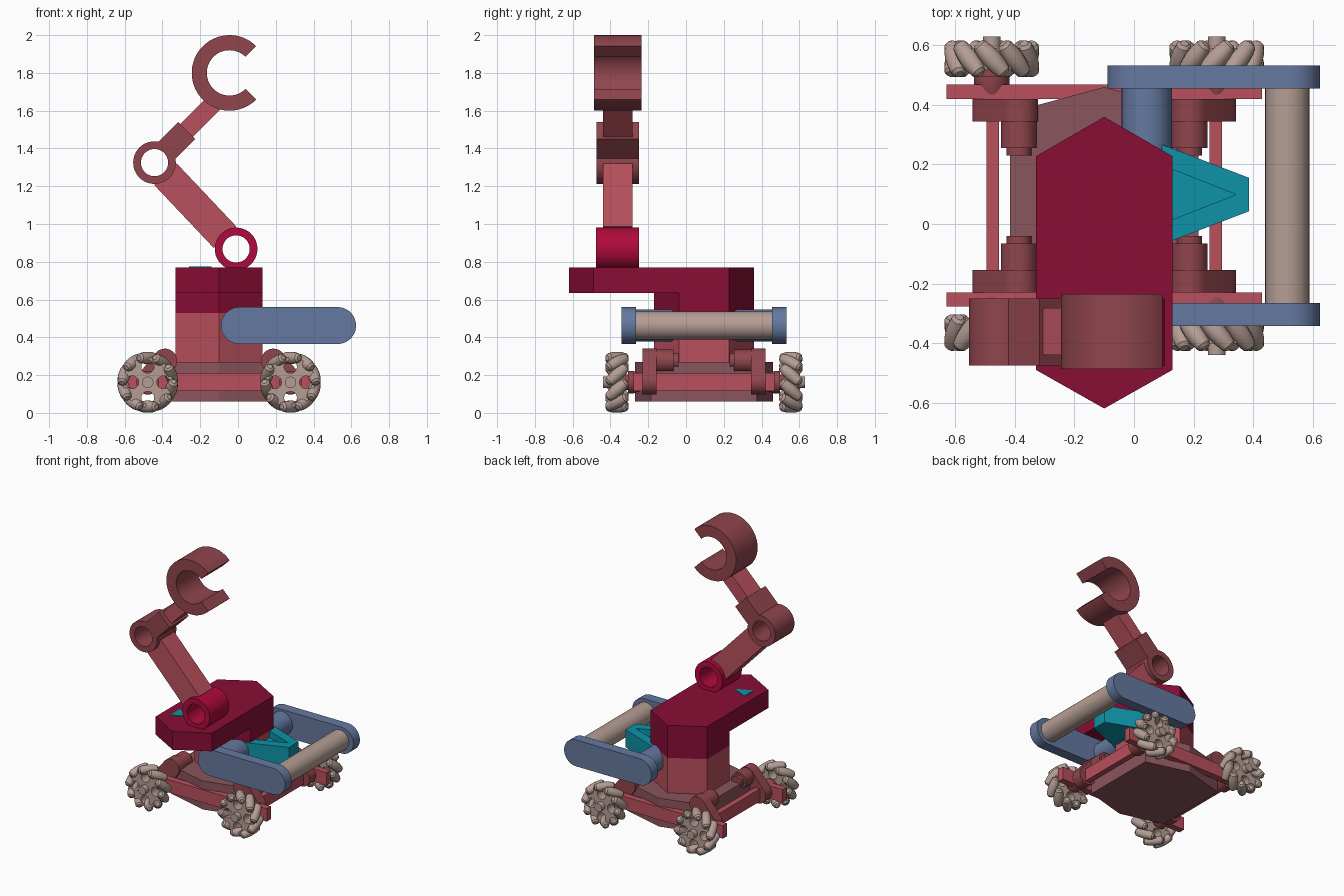
import bpy, bmesh
from math import sin, cos, pi, radians, sqrt
from mathutils import Matrix, Vector

if "Cube" in bpy.data.objects:
    bpy.data.objects.remove(bpy.data.objects["Cube"])

CX, CY = -0.1, 0.095           # centre of the chassis
WX, WZ = 0.278, 0.162          # wheel centre


def mat(name, r, g, b):
    m = bpy.data.materials.new(name)
    m.diffuse_color = (r, g, b, 1)
    m.use_nodes = True
    m.node_tree.nodes["Principled BSDF"].inputs["Base Color"].default_value = m.diffuse_color
    return m


CRIMSON = mat("crimson", .25, .004, .036)
BRIGHT = mat("bright_crimson", .43, .003, .045)
RED = mat("red", .48, .08, .11)
DARK = mat("dark_red", .28, .06, .075)
BROWN = mat("brown", .26, .09, .11)
TAUPE = mat("taupe", .46, .34, .30)
BLUE = mat("blue", .13, .19, .35)
TEAL = mat("teal", .004, .29, .39)


def finish(name, bm, m, mirror=False):
    bmesh.ops.recalc_face_normals(bm, faces=bm.faces[:])
    me = bpy.data.meshes.new(name)
    bm.to_mesh(me)
    bm.free()
    me.materials.append(m)
    me.shade_smooth()
    me.set_sharp_from_angle(angle=radians(30))
    ob = bpy.data.objects.new(name, me)
    bpy.context.collection.objects.link(ob)
    if mirror:                 # repeat on all four corners of the chassis
        centre = Vector((CX, CY, 0))
        me.transform(Matrix.Translation(-centre))
        ob.location = centre
        mod = ob.modifiers.new("corners", 'MIRROR')
        mod.use_axis = (mirror[0], mirror[1], False)
        mod.use_mirror_merge = False
    return ob


def add_prism(bm, loops, lo, hi, axis):
    """Extrude an outline (further loops are holes) along y or z."""
    edges = []
    for loop in loops:
        vs = [bm.verts.new((a, lo, b) if axis == 'y' else (a, b, lo)) for a, b in loop]
        edges += [bm.edges.new((vs[i - 1], vs[i])) for i in range(len(vs))]
    fill = bmesh.ops.triangle_fill(bm, edges=edges, use_beauty=True)
    faces = [g for g in fill["geom"] if isinstance(g, bmesh.types.BMFace)]
    ext = bmesh.ops.extrude_face_region(bm, geom=faces, use_keep_orig=True)
    move = (0, hi - lo, 0) if axis == 'y' else (0, 0, hi - lo)
    bmesh.ops.translate(bm, vec=move,
                        verts=[g for g in ext["geom"] if isinstance(g, bmesh.types.BMVert)])


def prism(name, loops, lo, hi, axis, m, mirror=False):
    bm = bmesh.new()
    add_prism(bm, loops, lo, hi, axis)
    return finish(name, bm, m, mirror)


def add_lathe(bm, profile, matrix, n=24):
    """Revolve (radius, y) points around y, with end caps."""
    rings = [[bm.verts.new(matrix @ Vector((r * cos(2 * pi * i / n), y, r * sin(2 * pi * i / n))))
              for i in range(n)] for r, y in profile]
    for a, b in zip(rings, rings[1:]):
        for i in range(n):
            bm.faces.new((a[i - 1], a[i], b[i], b[i - 1]))
    bm.faces.new(rings[0])
    bm.faces.new(rings[-1])


def lathe(name, profile, x, z, m, mirror=False):
    bm = bmesh.new()
    add_lathe(bm, profile, Matrix.Translation((x, 0, z)), 32)
    return finish(name, bm, m, mirror)


def arc(x, z, r, a0=0, a1=360, n=40):
    full = a1 - a0 == 360
    k = n if full else n - 1
    return [(x + r * cos(radians(a0 + (a1 - a0) * i / k)),
             z + r * sin(radians(a0 + (a1 - a0) * i / k))) for i in range(n)]


def rect(x0, x1, y0, y1):
    return [(x0, y0), (x1, y0), (x1, y1), (x0, y1)]


def bar(p, q, s, e, w):
    """Rectangle along the line p-q, from distance s to e, with width w."""
    d = (Vector(q) - Vector(p)).normalized()
    n = Vector((-d.y, d.x)) * w / 2
    a, b = Vector(p) + d * s, Vector(p) + d * e
    return [tuple(v) for v in (a + n, b + n, b - n, a - n)]


def hexagon(w, front, back, f_corner, b_corner):
    return [(CX, front), (CX + w, f_corner), (CX + w, b_corner),
            (CX, back), (CX - w, b_corner), (CX - w, f_corner)]


# body: base, column, neck and overhanging head
prism("base", [hexagon(.316, -.27, .46, -.185, .375)], .06, .27, 'z', BROWN)
column = hexagon(.23, -.17, .36, -.0375, .2275)
prism("column", [column], .25, .53, 'z', RED)
prism("neck", [column], .53, .64, 'z', CRIMSON)
prism("head", [hexagon(.23, -.62, .36, -.49, .2275)], .635, .77, 'z', CRIMSON)
prism("head_marker", [[(-.26, -.42), (-.14, -.365), (-.26, -.31)]], .74, .774, 'z', TEAL)

# chassis frame
prism("side_rail", [rect(-.63, .43, .115, .21)], .42, .468, 'y', RED, (False, True))
prism("cross_rail", [rect(.253, .295, -.26, .45)], .116, .208, 'z', RED, (True, False))

# wheel drives, one per corner
w, d = (WX, WZ), (.187, .275)
ang = 129.6                    # direction from wheel to motor
stadium = arc(*w, .065, ang + 90, ang + 270, 20) + arc(*d, .065, ang - 90, ang + 90, 20)
prism("drive_bracket", [stadium], .345, .42, 'y', DARK, (True, True))
lathe("drive_motor", [(.042, .23), (.042, .255), (.06, .255), (.06, .346)], *d, DARK, (True, True))
lathe("wheel_shaft", [(.04, .41), (.06, .47), (.06, .497), (.04, .497), (.04, .52)], *w, DARK, (True, True))

# roller wheel: pierced disc, hub and slanted rollers
bm = bmesh.new()
wy = .555
holes = [arc(WX + .082 * cos(a), WZ + .082 * sin(a), .034, n=20) for a in (0, pi / 2, pi, 3 * pi / 2)]
add_prism(bm, [arc(*w, .132)] + holes, wy - .036, wy + .036, 'y')
add_lathe(bm, [(.03, wy - .05), (.03, wy + .075)], Matrix.Translation((WX, 0, WZ)))
roller = [(.014, -.07), (.025, -.06), (.031, -.03), (.033, 0), (.031, .03), (.025, .06), (.014, .07)]
for i in range(10):
    m = (Matrix.Translation((WX, wy, WZ)) @ Matrix.Rotation(2 * pi * i / 10, 4, 'Y')
         @ Matrix.Translation((0, 0, -.129)) @ Matrix.Rotation(radians(42), 4, 'Z'))
    add_lathe(bm, roller, m, 14)
finish("roller_wheel", bm, TAUPE, (True, True))

# bumper: two rounded arms, a pivot and a roller
arm = arc(.0075, .4625, .0975, 90, 270, 24) + arc(.5275, .4625, .0975, -90, 90, 24)
prism("bumper_arm", [arm], .455, .532, 'y', BLUE, (False, True))
lathe("bumper_pivot", [(.085, -.28), (.085, .47)], .043, .4625, BLUE)
lathe("bumper_roller", [(.074, -.28), (.074, .47)], .515, .4625, TAUPE)

# teal prow with a triangular pocket
prow = [(-.05, .2), (.06, .28), (.387, .155), (.387, .043), (.06, -.082), (-.05, -.01)]
pocket = [(.02, .226), (.343, .099), (.02, -.028)]
prism("prow", [prow], .40, .48, 'z', TEAL)
prism("prow_rim", [prow, pocket], .48, .53, 'z', TEAL)

# arm: shoulder, lower link, elbow, upper link and claw
shoulder, elbow, claw = (-.01, .868), (-.442, 1.325), (-.045, 1.8)
up = (elbow[0] + 1, elbow[1] + 1)
prism("shoulder", [arc(*shoulder, .113), arc(*shoulder, .072)], -.477, -.25, 'y', BRIGHT)
length = sqrt((shoulder[0] - elbow[0]) ** 2 + (shoulder[1] - elbow[1]) ** 2)
prism("lower_link", [bar(elbow, shoulder, .085, length - .085, .165)], -.44, -.283, 'y', RED)
prism("elbow", [arc(*elbow, .113), arc(*elbow, .072)], -.475, -.25, 'y', DARK)
prism("elbow_sleeve", [bar(elbow, up, .09, .24, .127)], -.475, -.25, 'y', DARK)
prism("upper_link", [bar(elbow, up, .2, .475, .095)], -.44, -.283, 'y', RED)
prism("claw", [arc(*claw, .2, 45, 315, 48) + arc(*claw, .12, 315, 45, 48)], -.487, -.235, 'y', DARK)
